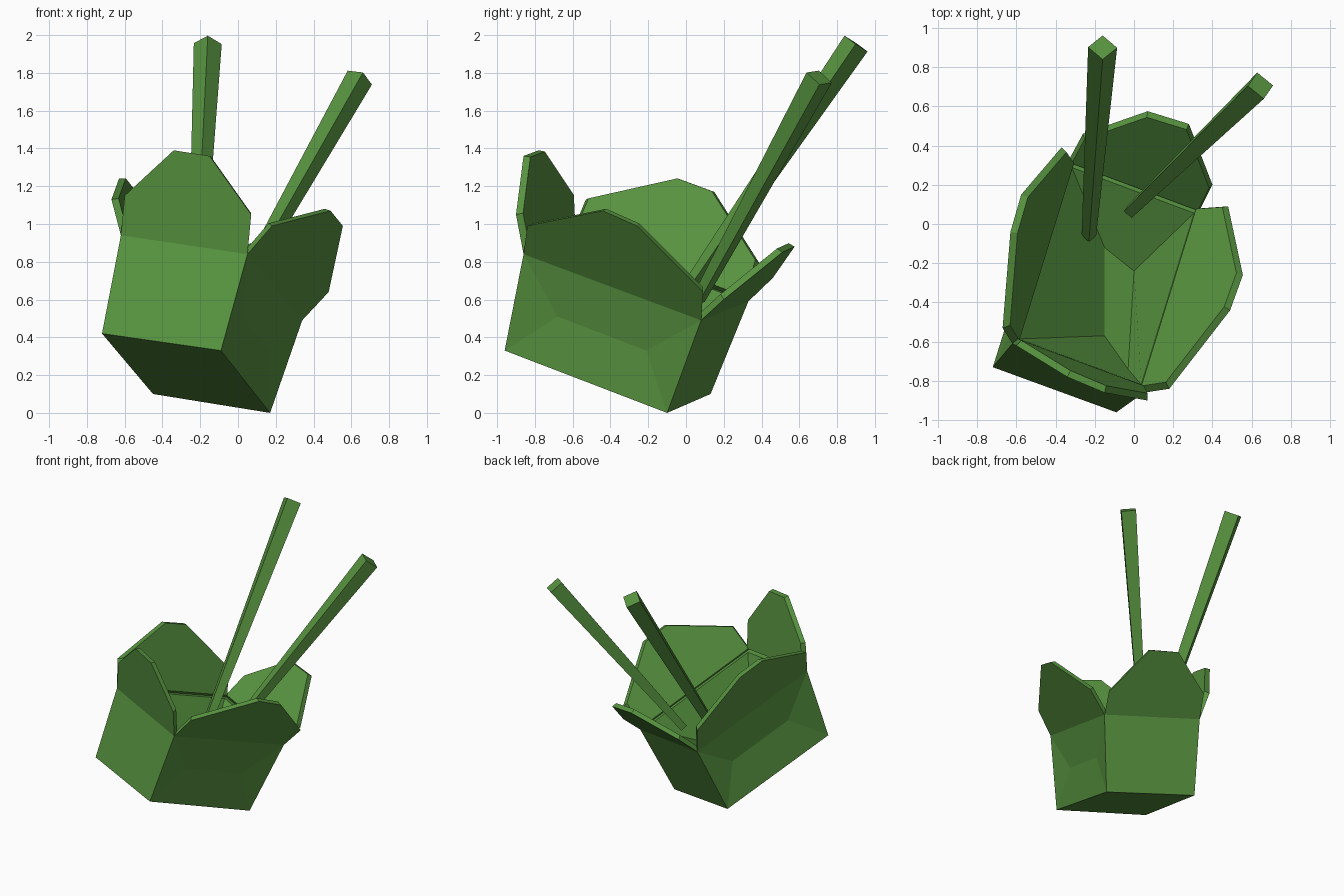
import bpy, bmesh
from mathutils import Vector as V

if "Cube" in bpy.data.objects:
    bpy.data.objects.remove(bpy.data.objects["Cube"])

mat = bpy.data.materials.new("green_card")
mat.diffuse_color = (0.095, 0.29, 0.05, 1)
mat.use_nodes = True
mat.node_tree.nodes["Principled BSDF"].inputs["Base Color"].default_value = mat.diffuse_color

def make(name, verts, faces):
    bm = bmesh.new()
    vs = [bm.verts.new(v) for v in verts]
    for f in faces:
        bm.faces.new([vs[i] for i in f])
    bmesh.ops.recalc_face_normals(bm, faces=bm.faces)
    me = bpy.data.meshes.new(name)
    bm.to_mesh(me)
    bm.free()
    me.materials.append(mat)
    ob = bpy.data.objects.new(name, me)
    bpy.context.collection.objects.link(ob)
    return ob

def ring(a, b, n):
    return [(a + i, a + (i + 1) % n, b + (i + 1) % n, b + i) for i in range(n)]

# tilted carton: corner order front left, front right, back right, back left
base = [V((-.72, -.73, .42)), V((-.09, -.96, .33)), V((.17, -.10, 0)), V((-.45, .13, .10))]
rim = [V((-.62, -.61, .94)), V((.05, -.86, .84)), V((.34, .08, .49)), V((-.33, .33, .59))]
mid = sum(rim, V()) / 4
inner = [p.lerp(mid, .07) for p in rim]
# folded gussets: shallow crease outside, deep funnel inside
funnel = [V((-.15, -.57, .48)), V((-.03, -.74, .48)), V((0, -.24, .36)), V((-.15, -.12, .41))]
crease = [V((.02, -.68, .51)), V((.17, -.21, .33)), V((-.42, .025, .425)), V((-.57, -.445, .605))]
faces = [(0, 1, 2, 3), (0, 1, 5, 4), (2, 3, 7, 6), (12, 13, 14, 15)]
faces += ring(4, 8, 4) + ring(8, 12, 4)
for a, b, g in ((1, 2, 16), (3, 0, 18)):
    faces += [(a, b, g + 1, g), (b + 4, a + 4, g, g + 1), (a, g, a + 4), (b, b + 4, g + 1)]
make("carton", base + rim + inner + funnel + crease, faces)

# four open flaps, each a thin plate standing on a rim edge
def flap(name, a, b, pts, thick=.035):
    out = [rim[a]] + [V(p) for p in pts] + [rim[b]]
    n = (out[-1] - out[0]).cross(out[2] - out[0]).normalized()
    if n.dot(mid - out[0]) < 0:
        n = -n
    c = sum(out, V()) / 6
    inn = [p.lerp(c, .04) + n * thick for p in out]
    make(name, out + inn, [tuple(range(6)), tuple(range(6, 12))] + ring(0, 6, 6))

flap("front_flap", 0, 1, [(-.60, -.62, 1.15), (-.34, -.78, 1.39), (-.15, -.86, 1.36), (.07, -.90, 1.05)])
flap("right_flap", 1, 2, [(.18, -.84, .99), (.49, -.44, 1.07), (.555, -.26, .99), (.48, .09, .64)])
flap("back_flap", 2, 3, [(.40, .20, .60), (.28, .51, .85), (.07, .575, .88), (-.26, .46, .715)])
flap("left_flap", 3, 0, [(-.37, .39, .79), (-.575, .15, 1.17), (-.63, -.04, 1.24), (-.67, -.53, 1.13)])

# tapered square chopsticks
def stick(name, low, top, side):
    low, top = V(low), V(top)
    d = (top - low).normalized()
    u = (V(side) - d * V(side).dot(d)).normalized()
    w = d.cross(u)
    verts = [c + k * r for c, r in ((low, .037), (top, .074)) for k in (u, w, -u, -w)]
    make(name, verts, [(0, 1, 2, 3), (4, 5, 6, 7)] + ring(0, 4, 4))

stick("left_chopstick", (-.23, -.06, .55), (-.16, .90, 1.955), (1, 0, 0))
stick("right_chopstick", (-.02, .065, .60), (.645, .705, 1.775), (.8, .2, 0))
